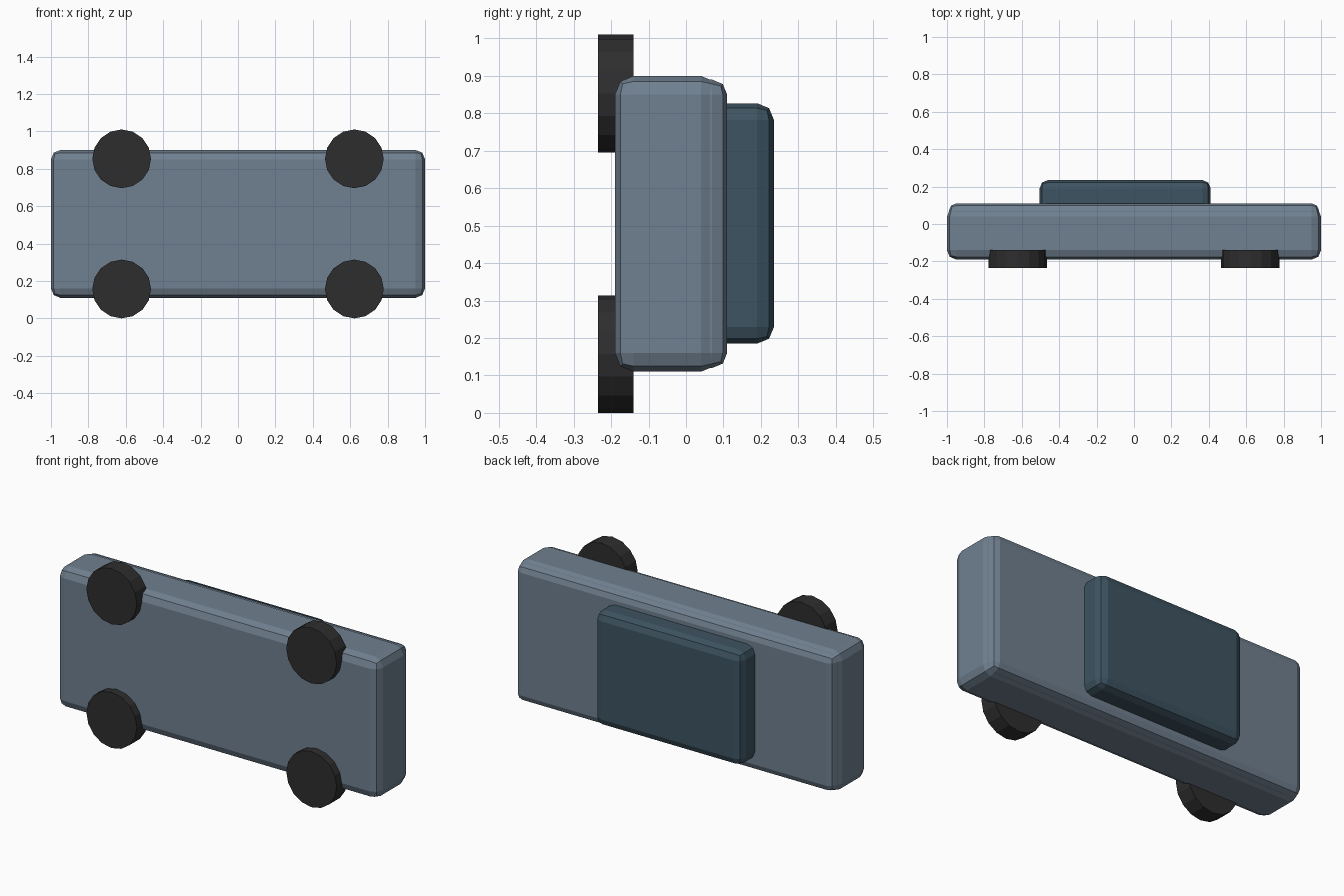
import bpy
import math

if "Cube" in bpy.data.objects:
    bpy.data.objects.remove(bpy.data.objects["Cube"])


def material(name, color):
    m = bpy.data.materials.new(name)
    m.diffuse_color = (*color, 1.0)
    m.use_nodes = True
    m.node_tree.nodes["Principled BSDF"].inputs["Base Color"].default_value = m.diffuse_color
    return m


BODY = material("slate grey", (0.162, 0.216, 0.279))
GLASS = material("dark blue", (0.047, 0.088, 0.120))
RUBBER = material("black rubber", (0.027, 0.027, 0.027))


def rounded_box(name, lo, hi, bevel, mat):
    """Box between two corners with a two-step bevel on every edge."""
    bpy.ops.mesh.primitive_cube_add(
        size=1, location=[(a + b) / 2 for a, b in zip(lo, hi)])
    ob = bpy.context.object
    ob.name = name
    ob.scale = [b - a for a, b in zip(lo, hi)]
    bpy.ops.object.transform_apply(location=False, rotation=False, scale=True)
    mod = ob.modifiers.new("bevel", 'BEVEL')
    mod.width = bevel
    mod.segments = 2
    ob.data.materials.append(mat)
    return ob


# Main body, with a slightly smaller slab standing proud of it
rounded_box("body", (-1.0, -0.19, 0.11), (1.0, 0.09, 0.90), 0.05, BODY)
rounded_box("deck", (-0.99, -0.03, 0.12), (0.99, 0.11, 0.89), 0.04, BODY)

# Cabin on the deck
rounded_box("cabin", (-0.505, 0.0, 0.185), (0.41, 0.235, 0.827), 0.045, GLASS)

# Four wheels, axles along y
for side, x in (("left", -0.622), ("right", 0.622)):
    for level, z in (("lower", 0.157), ("upper", 0.853)):
        bpy.ops.mesh.primitive_cylinder_add(
            vertices=16, radius=0.157, depth=0.095,
            location=(x, -0.1875, z), rotation=(math.pi / 2, 0, 0))
        wheel = bpy.context.object
        wheel.name = f"{side}_{level}_wheel"
        wheel.data.materials.append(RUBBER)
